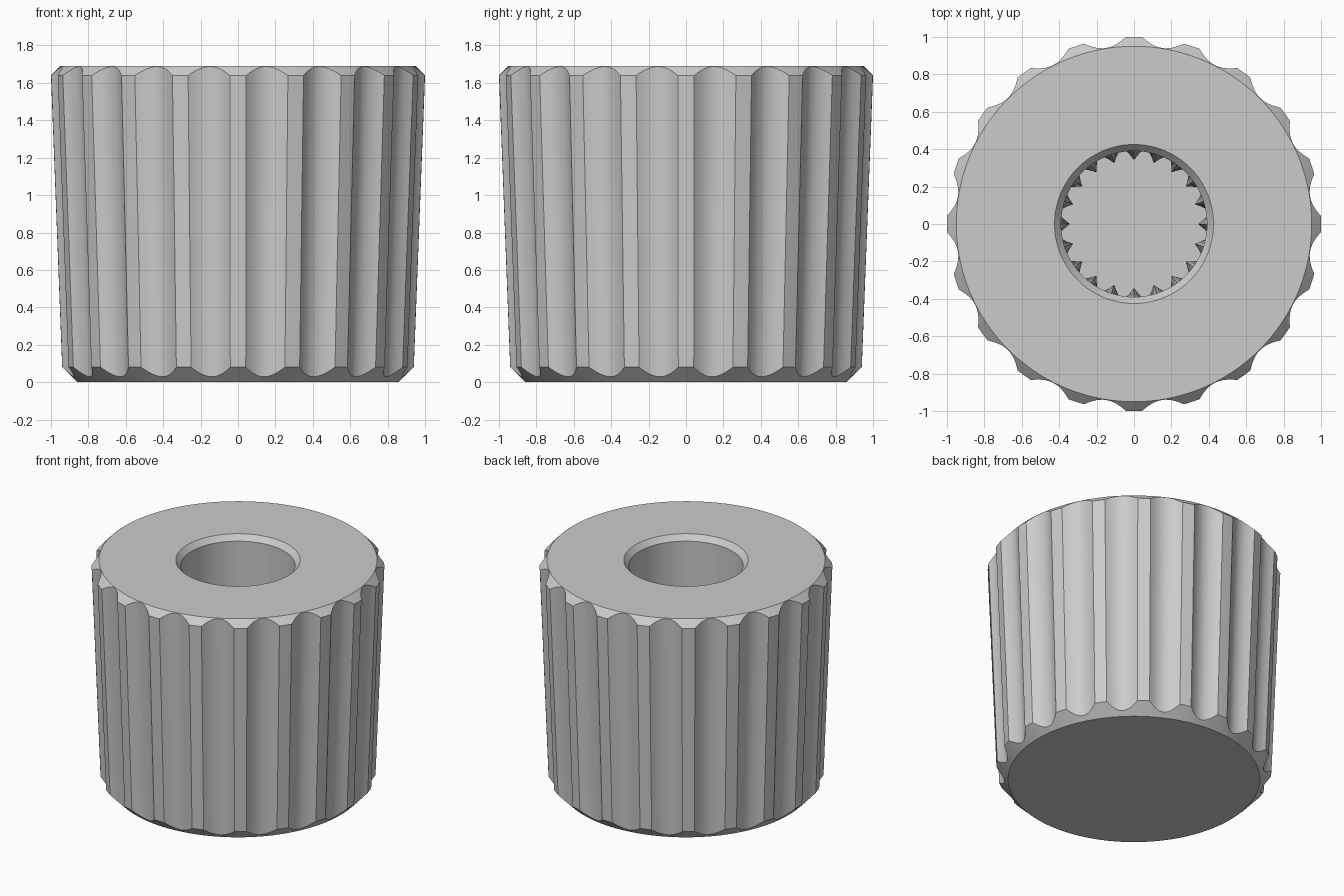
import bpy, bmesh, math

if "Cube" in bpy.data.objects:
    bpy.data.objects.remove(bpy.data.objects["Cube"])

N = 20                 # flutes around the outside, teeth inside the bore
STEP = 2 * math.pi / N
LAND = 0.044           # half angle of the flat strip between flutes
DEPTH = 0.049          # flute depth
TOP = 1.69
TOOTH_TOP, TOOTH_FULL, FLOOR = 1.0, 0.7, 0.3

# Angles inside one repeat: flat strip, then the scooped flute
offsets = [-LAND, 0.0] + [LAND + (STEP - 2 * LAND) * i / 12 for i in range(12)]


def column(a):
    """Radius and height pairs from the base edge, over the top, down the bore."""
    u = max(-1.0, min(1.0, (a - STEP / 2) / (STEP / 2 - LAND)))
    d = DEPTH * (1 - u * u)
    t = min(abs(a), abs(STEP - a))
    tooth = 0.048 * max(0.0, 1 - t / 0.1)
    slope = 0.06 / 1.56                      # draft of the grip
    base = 0.94 - 0.08 * slope - d           # grip radius at z = 0
    zb = (base - 0.86) / (1 - slope)         # grip meets lower chamfer
    zt = (0.95 + TOP - base) / (1 + slope)   # grip meets upper chamfer
    return [(0.86, 0), (base + slope * zb, zb), (base + slope * zt, zt),
            (0.95, TOP), (0.425, TOP), (0.39, 1.65), (0.39, TOOTH_TOP),
            (0.39 - tooth, TOOTH_FULL), (0.39 - tooth, FLOOR)]


# Fluted knob with a splined blind bore
bm = bmesh.new()
cols = []
for k in range(N):
    for a in offsets:
        ang = k * STEP + a
        cols.append([bm.verts.new((r * math.cos(ang), r * math.sin(ang), z))
                     for r, z in column(a)])
for i, c in enumerate(cols):
    n = cols[(i + 1) % len(cols)]
    for j in range(len(c) - 1):
        bm.faces.new((c[j], n[j], n[j + 1], c[j + 1]))
bm.faces.new([c[0] for c in reversed(cols)])   # underside
bm.faces.new([c[-1] for c in cols])            # bore floor
bmesh.ops.recalc_face_normals(bm, faces=bm.faces)
mesh = bpy.data.meshes.new("fluted_knob")
bm.to_mesh(mesh)
bm.free()

knob = bpy.data.objects.new("fluted_knob", mesh)
bpy.context.collection.objects.link(knob)
grey = bpy.data.materials.new("plain grey")
grey.diffuse_color = (0.6, 0.6, 0.6, 1)
grey.use_nodes = True
grey.node_tree.nodes["Principled BSDF"].inputs["Base Color"].default_value = grey.diffuse_color
mesh.materials.append(grey)
bpy.context.view_layer.objects.active = knob
knob.select_set(True)
bpy.ops.object.shade_smooth_by_angle(angle=math.radians(25))
